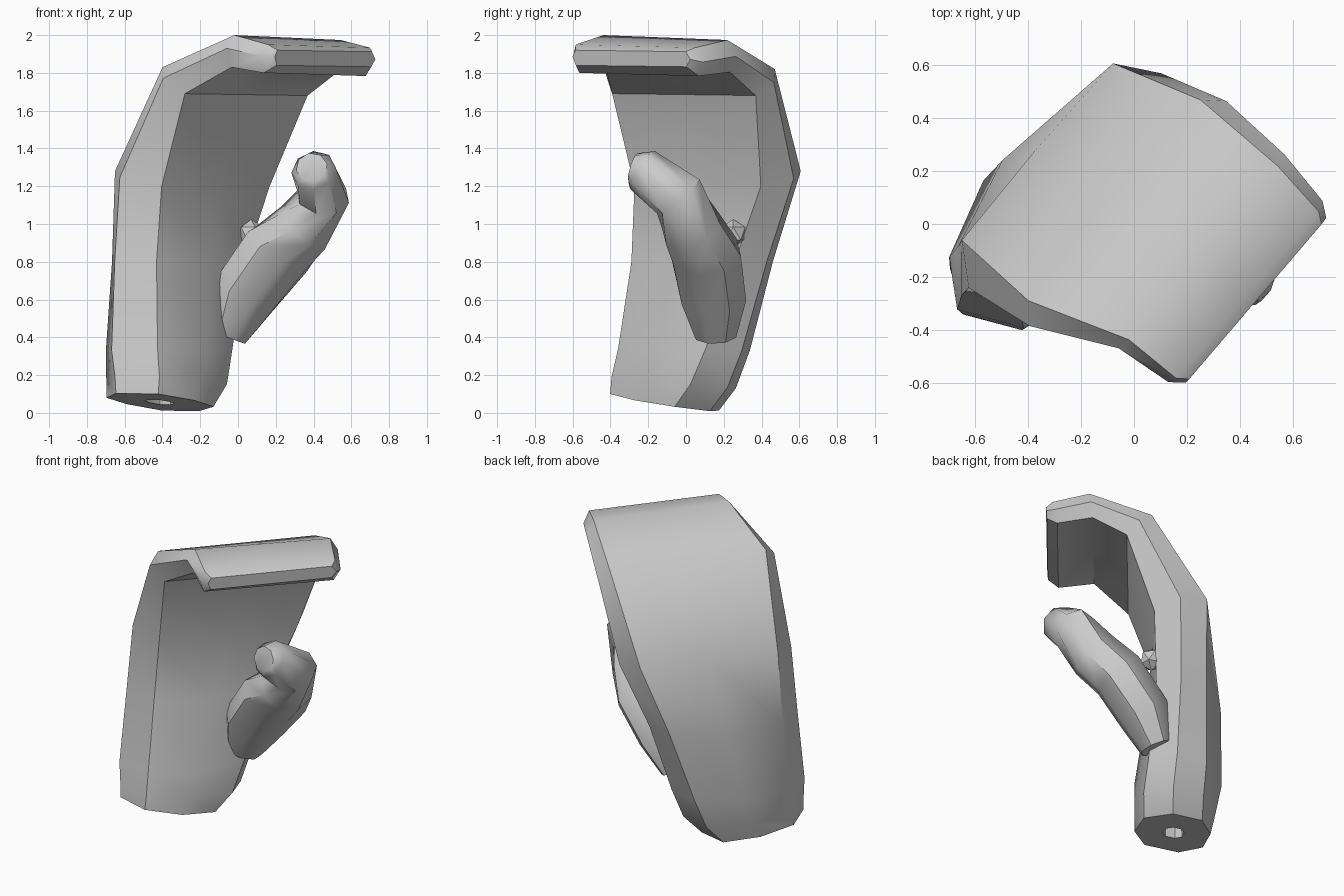
import bpy, bmesh, math
from mathutils import Vector

cube = bpy.data.objects.get("Cube")
if cube:
    bpy.data.objects.remove(cube)

grey = bpy.data.materials.new("plain grey")
grey.use_nodes = True
grey.diffuse_color = (0.6, 0.6, 0.6, 1)
grey.node_tree.nodes["Principled BSDF"].inputs["Base Color"].default_value = (0.6, 0.6, 0.6, 1)

# Hand axes: ACROSS the knuckles, CURL towards the palm side
ACROSS = Vector((0.65, 0.76, 0))
CURL = Vector((0.76, -0.65, 0))
UP = Vector((0, 0, 1))


def finish(bm, name, angle):
    bmesh.ops.recalc_face_normals(bm, faces=bm.faces)
    mesh = bpy.data.meshes.new(name)
    bm.to_mesh(mesh)
    bm.free()
    mesh.materials.append(grey)
    obj = bpy.data.objects.new(name, mesh)
    bpy.context.collection.objects.link(obj)
    bpy.ops.object.select_all(action='DESELECT')
    obj.select_set(True)
    bpy.context.view_layer.objects.active = obj
    bpy.ops.object.shade_smooth_by_angle(angle=math.radians(angle))


def loft(rings):
    """Skin a list of closed rings and cap both ends."""
    bm = bmesh.new()
    loops = [[bm.verts.new(p) for p in ring] for ring in rings]
    n = len(loops[0])
    for a, b in zip(loops, loops[1:]):
        for i in range(n):
            j = (i + 1) % n
            bm.faces.new((a[i], a[j], b[j], b[i]))
    start = bm.faces.new(loops[0])
    bm.faces.new(loops[-1])
    return bm, start


def hand_ring(low, high, ridges, back, palm, swells, tilt):
    """Eight-sided section: back edge, palm edge and a ridge on each side."""
    def at(across, t, out=0):
        curl, z = (b + (p - b) * t for b, p in zip(back, palm))
        return ACROSS * across + CURL * (curl + out) + UP * (z - tilt * (across - low))
    mid = (low + high) / 2
    return [at(low, 0), at(mid, 0, -swells[0]), at(high, 0), at(high + ridges[1], 0.5),
            at(high, 1), at(mid, 1, swells[1]), at(low, 1), at(low - ridges[0], 0.42)]


# Mitten hand: wrist, palm, knuckles and folded fingers
sections = [
    (-0.58, -0.13, (0.10, 0.09), (-0.42, 0.08), (-0.06, 0.10), (0.05, 0.06), 0.15),
    (-0.57, -0.02, (0.11, 0.10), (-0.43, 0.17), (-0.06, 0.19), (0.07, 0.06), 0.07),
    (-0.55, 0.06, (0.13, 0.10), (-0.45, 0.33), (-0.09, 0.34), (0.09, 0.09), 0),
    (-0.50, 0.22, (0.13, 0.09), (-0.45, 0.80), (-0.14, 0.80), (0.085, 0.065), 0),
    (-0.47, 0.41, (0.12, 0.09), (-0.455, 1.28), (-0.13, 1.20), (0.01, 0.015), 0),
    (-0.48, 0.52, (0.07, 0.06), (-0.115, 1.83), (0.04, 1.69), (0, 0), 0.01),
    (-0.345, 0.52, (0.05, 0.05), (0.27, 2.0), (0.25, 1.83), (0, 0), 0.03),
    (-0.34, 0.49, (0.03, 0.04), (0.50, 1.95), (0.47, 1.80), (0, 0), 0.02),
    (-0.31, 0.46, (0.02, 0.03), (0.54, 1.92), (0.535, 1.84), (0, 0), 0.01),
]
bm, wrist_face = loft([hand_ring(*s) for s in sections])

# Small socket sunk into the wrist
bmesh.ops.inset_individual(bm, faces=[wrist_face], thickness=0.1)
centre = wrist_face.calc_center_median()
for v in wrist_face.verts:
    v.co = centre + (v.co - centre) * 0.28
bmesh.ops.inset_individual(bm, faces=[wrist_face], thickness=0.005)
bmesh.ops.translate(bm, verts=wrist_face.verts, vec=UP * 0.2)
finish(bm, "mitten_hand", 38)

# Thumb: oval tube swept along a bent path (point, width, depth)
path = [((-0.06, 0.155, 0.41), 0.12, 0.11), ((0.03, 0.14, 0.62), 0.20, 0.17),
        ((0.21, 0.10, 0.855), 0.22, 0.175), ((0.345, 0.03, 0.98), 0.17, 0.165),
        ((0.45, -0.04, 1.145), 0.15, 0.14), ((0.40, -0.23, 1.285), 0.12, 0.12),
        ((0.39, -0.28, 1.30), 0.08, 0.085)]
points = [Vector(p) for p, _, _ in path]
rings = []
for i, (_, width, depth) in enumerate(path):
    direction = points[min(i + 1, len(path) - 1)] - points[max(i - 1, 0)]
    side = direction.cross(CURL).normalized()
    other = direction.cross(side).normalized()
    rings.append([points[i] + side * width * math.cos(a) + other * depth * math.sin(a)
                  for a in (math.tau * (k + 0.5) / 8 for k in range(8))])
bm, _ = loft(rings)
finish(bm, "thumb", 45)

# Small fold of skin between thumb and palm
bm = bmesh.new()
bmesh.ops.create_icosphere(bm, subdivisions=1, radius=0.075)
bmesh.ops.translate(bm, verts=bm.verts, vec=(0.07, 0.25, 0.95))
finish(bm, "thumb_web", 40)
